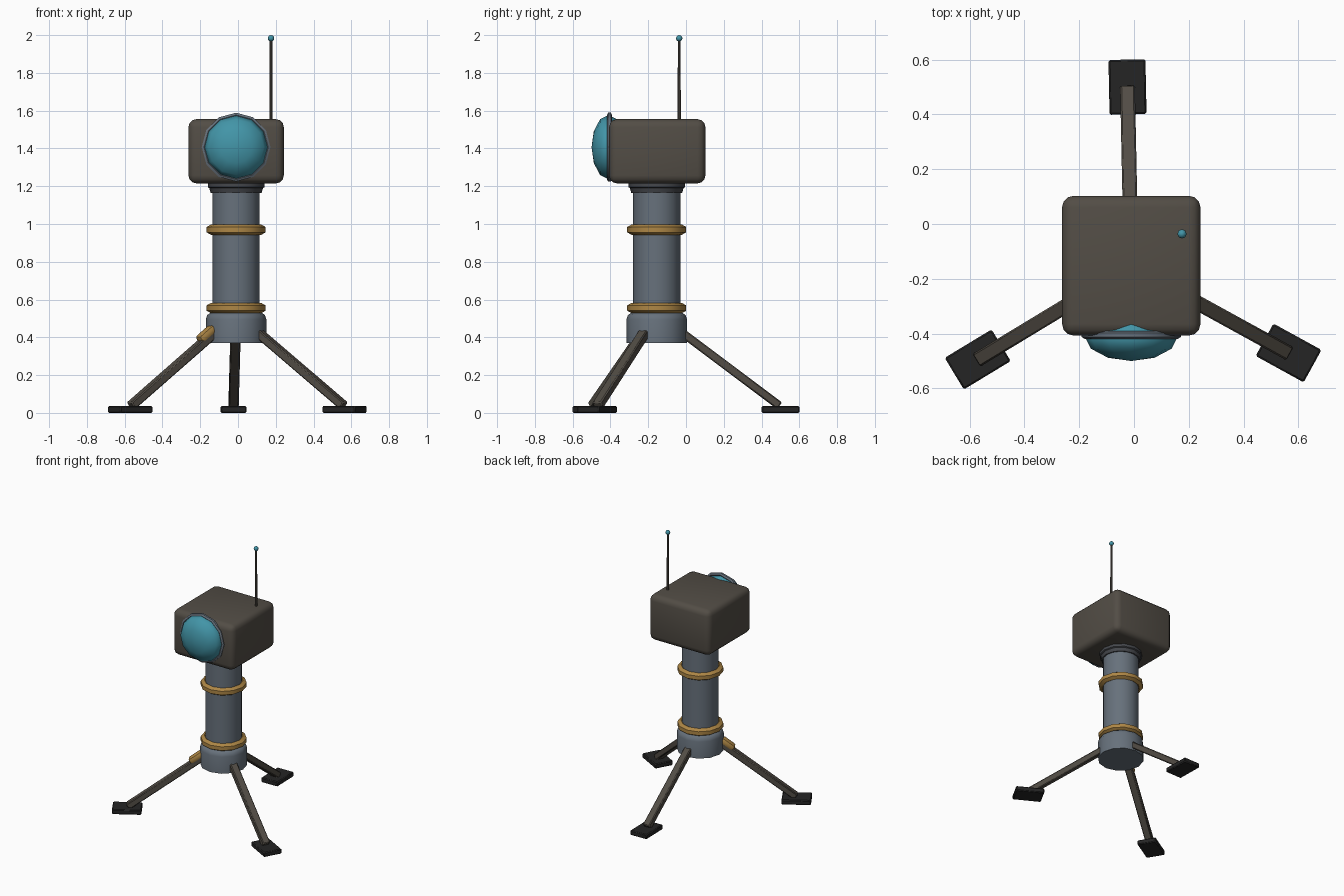
import bpy, bmesh, math
from mathutils import Vector, Matrix

if "Cube" in bpy.data.objects:
    bpy.data.objects.remove(bpy.data.objects["Cube"])

CX, CY = -0.01, -0.155      # column axis


def mat(name, rgb):
    m = bpy.data.materials.new(name)
    m.diffuse_color = (*rgb, 1)
    m.use_nodes = True
    m.node_tree.nodes["Principled BSDF"].inputs["Base Color"].default_value = m.diffuse_color
    return m


HOUSING = mat("dark_housing", (0.085, 0.074, 0.060))
STEEL = mat("blue_steel", (0.135, 0.165, 0.200))
GOLD = mat("brass", (0.42, 0.24, 0.06))
TEAL = mat("teal_glass", (0.055, 0.30, 0.39))
RUBBER = mat("black_rubber", (0.018, 0.018, 0.018))
SLATE = mat("slate", (0.060, 0.064, 0.073))


def finish(name, bm, material, matrix=None, angle=40):
    if matrix is not None:
        bmesh.ops.transform(bm, matrix=matrix, verts=bm.verts)
    bmesh.ops.recalc_face_normals(bm, faces=bm.faces)
    me = bpy.data.meshes.new(name)
    bm.to_mesh(me)
    bm.free()
    me.materials.append(material)
    ob = bpy.data.objects.new(name, me)
    bpy.context.collection.objects.link(ob)
    bpy.ops.object.select_all(action='DESELECT')
    ob.select_set(True)
    bpy.context.view_layer.objects.active = ob
    bpy.ops.object.shade_smooth_by_angle(angle=math.radians(angle))
    return ob


def box(name, size, material, matrix, bevel=0.0, segs=1):
    bm = bmesh.new()
    bmesh.ops.create_cube(bm, size=1, matrix=Matrix.Diagonal((*size, 1)))
    if bevel:
        bmesh.ops.bevel(bm, geom=bm.edges[:], offset=bevel, segments=segs,
                        profile=0.5, affect='EDGES')
    return finish(name, bm, material, matrix)


def lathe(name, profile, segs, material, matrix, closed=False):
    """Spin (radius, z) points about z; open profiles get end caps."""
    bm = bmesh.new()
    rows = [[bm.verts.new((r * math.cos(2 * math.pi * i / segs),
                           r * math.sin(2 * math.pi * i / segs), z))
             for i in range(segs)] for r, z in profile]
    pairs = list(zip(rows, rows[1:]))
    if closed:
        pairs.append((rows[-1], rows[0]))
    for a, b in pairs:
        for i in range(segs):
            j = (i + 1) % segs
            bm.faces.new((a[i], a[j], b[j], b[i]))
    if not closed:
        bm.faces.new(rows[0])
        bm.faces.new(rows[-1])
    return finish(name, bm, material, matrix)


def ring(name, major, minor, material, matrix, segs=12, sides=6):
    prof = [(major + minor * math.cos(2 * math.pi * (k + 0.5) / sides),
             minor * math.sin(2 * math.pi * (k + 0.5) / sides)) for k in range(sides)]
    return lathe(name, prof, segs, material, matrix, closed=True)


def ball(name, size, material, matrix, u=12, v=6):
    bm = bmesh.new()
    bmesh.ops.create_uvsphere(bm, u_segments=u, v_segments=v, radius=1,
                              matrix=Matrix.Diagonal((*size, 1)))
    return finish(name, bm, material, matrix, 60)


def at(x, y, z):
    return Matrix.Translation((x, y, z))


AXIS = at(CX, CY, 0)

# Column, hub and neck
lathe("hub", [(0.16, 0.37), (0.16, 0.495), (0.153, 0.518), (0.135, 0.53)],
      12, STEEL, AXIS)
lathe("column", [(0.125, 0.5), (0.125, 1.2)], 16, STEEL, AXIS)
lathe("neck_collar", [(0.135, 1.165), (0.142, 1.19), (0.15, 1.195), (0.15, 1.225)],
      12, SLATE, AXIS)
for label, z in (("lower", 0.555), ("upper", 0.97)):
    ring(label + "_band", 0.132, 0.028, GOLD, at(CX, CY, z))

# Head housing
box("head", (0.505, 0.51, 0.34), HOUSING, at(CX, -0.152, 1.385), 0.042, 3)

# Lens on the front
FRONT = Matrix.Rotation(math.pi / 2, 4, 'X')
ball("lens", (0.17, 0.17, 0.09), TEAL, at(CX, -0.41, 1.407) @ FRONT)
ring("lens_rim", 0.17, 0.014, STEEL, at(CX, -0.405, 1.407) @ FRONT)

# Antenna
lathe("antenna_rod", [(0.009, 1.53), (0.007, 1.98)], 8, HOUSING, at(0.175, -0.036, 0))
ball("antenna_tip", (0.017, 0.017, 0.017), TEAL, at(0.175, -0.036, 1.983), 8, 6)

# Three legs with feet
for label, deg in (("back", 91.2), ("left", 211.2), ("right", 331.2)):
    turn = AXIS @ Matrix.Rotation(math.radians(deg), 4, 'Z')
    a, b = Vector((0.11, 0, 0.443)), Vector((0.65, 0, 0.038))
    d = b - a
    tilt = Matrix.Rotation(math.atan2(-d.z, d.x), 4, 'Y')
    box(label + "_leg", (d.length, 0.054, 0.044), HOUSING,
        turn @ Matrix.Translation((a + b) / 2) @ tilt, 0.006)
    box(label + "_foot", (0.2, 0.135, 0.036), RUBBER,
        turn @ at(0.655, 0, 0.018), 0.006)
    # Brass fitting on top of the left leg only
    if label == "left":
        box("leg_fitting", (0.11, 0.06, 0.05), GOLD,
            turn @ at(0.185, 0, 0.416) @ tilt, 0.018, 2)
